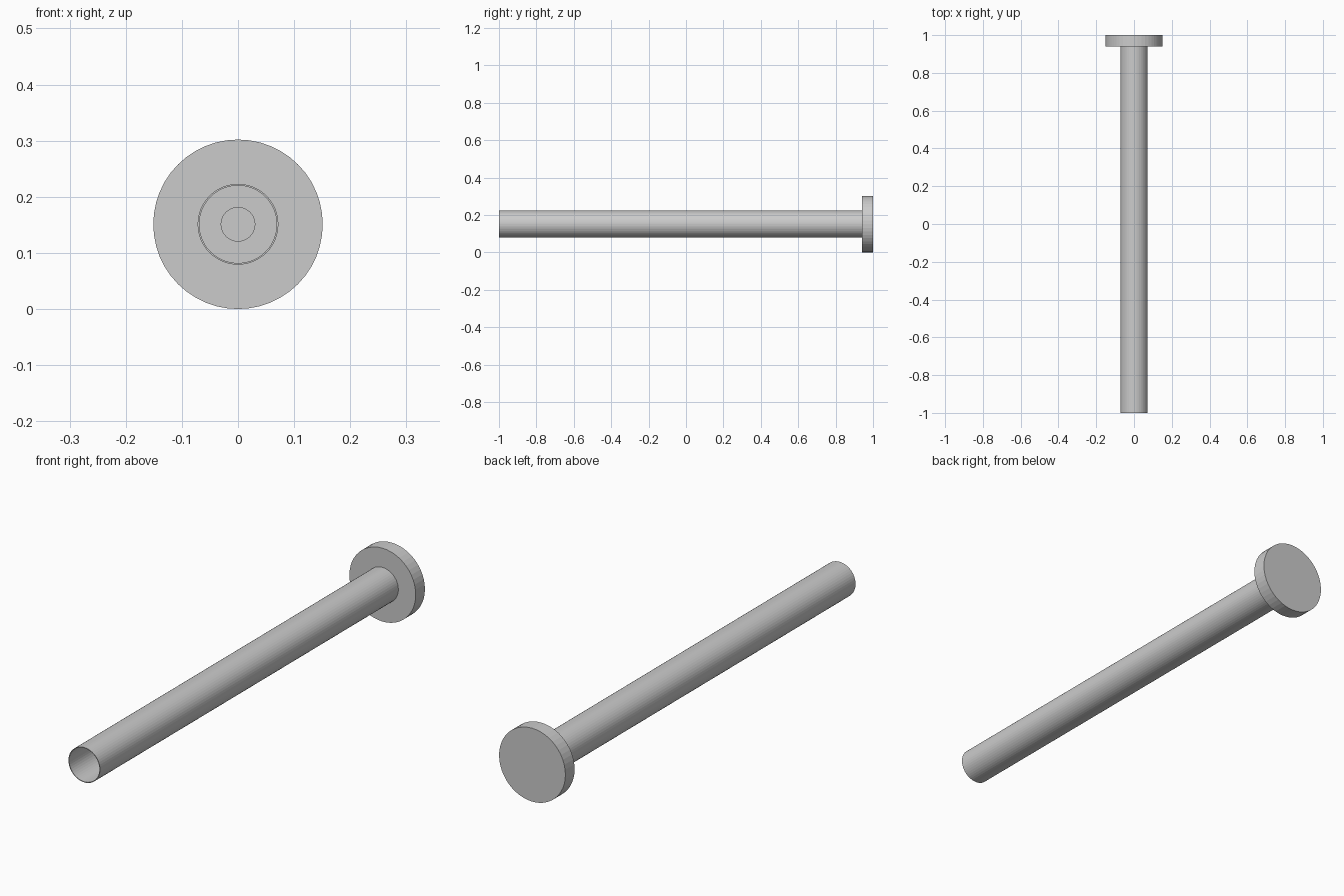
import bpy, bmesh, math

if "Cube" in bpy.data.objects:
    bpy.data.objects.remove(bpy.data.objects["Cube"])

SIDES = 48
AXIS_Z = 0.151


def lathe(name, profile):
    """Revolve (radius, y) points about the lengthwise axis."""
    bm = bmesh.new()
    rings = []
    for r, y in profile:
        if r == 0:
            rings.append([bm.verts.new((0, y, AXIS_Z))] * SIDES)
        else:
            rings.append([bm.verts.new((r * math.cos(math.tau * i / SIDES), y,
                                        AXIS_Z + r * math.sin(math.tau * i / SIDES)))
                          for i in range(SIDES)])
    for a, b in zip(rings, rings[1:] + rings[:1]):
        for i in range(SIDES):
            j = (i + 1) % SIDES
            corners = list(dict.fromkeys((a[i], a[j], b[j], b[i])))
            if len(corners) > 2:
                bm.faces.new(corners)
    bmesh.ops.recalc_face_normals(bm, faces=bm.faces)
    mesh = bpy.data.meshes.new(name)
    bm.to_mesh(mesh)
    bm.free()
    obj = bpy.data.objects.new(name, mesh)
    bpy.context.collection.objects.link(obj)
    return obj


# Thin-walled open tube with a solid end flange and a small recess in the bore floor
lathe("flanged_tube", [
    (0, 1.0), (0.151, 1.0), (0.151, 0.94),    # flange back and rim
    (0.072, 0.94), (0.072, -1.0),             # flange front and tube outside
    (0.069, -1.0), (0.069, 0.94),             # tube lip and bore
    (0.03, 0.94), (0.03, 0.97), (0, 0.97),    # bore floor and recess
])
